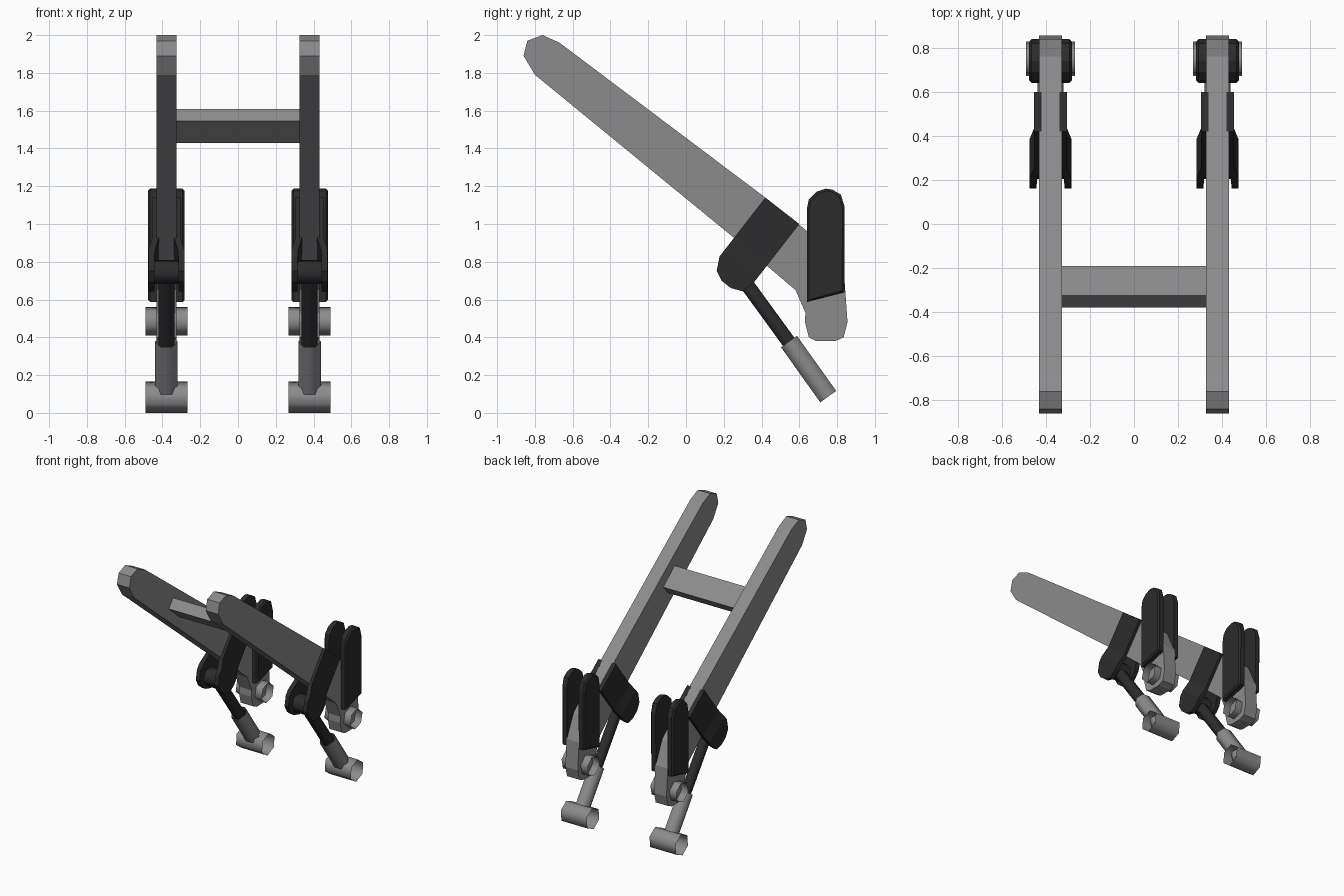
import bpy, bmesh, math
from mathutils import Vector

if "Cube" in bpy.data.objects:
    bpy.data.objects.remove(bpy.data.objects["Cube"])


def material(name, rgb):
    m = bpy.data.materials.new(name)
    m.diffuse_color = (*rgb, 1)
    m.use_nodes = True
    m.node_tree.nodes["Principled BSDF"].inputs["Base Color"].default_value = m.diffuse_color
    return m


GREY = material("light grey metal", (0.26, 0.26, 0.26))
DARK = material("dark grey metal", (0.025, 0.025, 0.025))


def finish(name, bm, mat, smooth=False):
    bmesh.ops.recalc_face_normals(bm, faces=bm.faces[:])
    me = bpy.data.meshes.new(name)
    bm.to_mesh(me)
    bm.free()
    me.materials.append(mat)
    for p in me.polygons:
        p.use_smooth = smooth
    ob = bpy.data.objects.new(name, me)
    bpy.context.collection.objects.link(ob)
    return ob


def loft(name, rings, mat):
    """Closed solid through a list of matching rings of points."""
    bm = bmesh.new()
    vs = [[bm.verts.new(p) for p in r] for r in rings]
    n = len(vs[0])
    for a, b in zip(vs, vs[1:]):
        for i in range(n):
            j = (i + 1) % n
            bm.faces.new((a[i], a[j], b[j], b[i]))
    bm.faces.new(vs[0])
    bm.faces.new(vs[-1])
    return finish(name, bm, mat)


def slab(name, profile, x0, x1, mat):
    """Side profile (y, z) extruded across x."""
    return loft(name, [[(x, y, z) for y, z in profile] for x in (x0, x1)], mat)


def tube(name, a, b, r, mat, turn=0.0):
    """Open six-sided tube between two points."""
    a, b = Vector(a), Vector(b)
    d = (b - a).normalized()
    u = Vector((1, 0, 0)) if abs(d.x) < 0.5 else Vector((0, 1, 0))
    w = d.cross(u)
    bm = bmesh.new()
    rings = []
    for c in (a, b):
        rings.append([bm.verts.new(c + r * (math.cos(t) * u + math.sin(t) * w))
                      for t in (turn + i * math.pi / 3 for i in range(6))])
    for i in range(6):
        j = (i + 1) % 6
        bm.faces.new((rings[0][i], rings[0][j], rings[1][j], rings[1][i]))
    return finish(name, bm, mat, True)


ARM = [(-0.86, 1.89), (-0.84, 1.97), (-0.76, 2.0), (-0.67, 1.96), (0.42, 1.14),
       (0.65, 0.955), (0.76, 0.86), (0.84, 0.69), (0.855, 0.48), (0.835, 0.40),
       (0.79, 0.38), (0.69, 0.38), (0.65, 0.40), (0.63, 0.48), (0.632, 0.53),
       (0.58, 0.65), (0.25, 0.93), (-0.80, 1.79)]
PLATE = [(0.64, 0.587), (0.838, 0.637), (0.84, 1.09), (0.82, 1.155), (0.775, 1.182),
         (0.74, 1.187), (0.69, 1.17), (0.65, 1.13), (0.64, 1.08)]
# bracket rows: distance down, width start, width end, inner and outer offset
BRACKET = [(0, 0, 0.228, 0.04, 0.075), (0.27, 0, 0.228, 0.04, 0.075),
           (0.35, 0, 0.228, 0.06, 0.095), (0.395, 0, 0.228, 0.063, 0.095),
           (0.465, 0.035, 0.21, 0.063, 0.095), (0.49, 0.09, 0.15, 0.063, 0.095)]

for side, cx in (("left", -0.379), ("right", 0.379)):
    slab(f"{side}_arm", ARM, cx - 0.053, cx + 0.053, GREY)

    for place, s in (("inner", -math.copysign(1, cx)), ("outer", math.copysign(1, cx))):
        # upright cheek plate with a chamfered outside rim
        rim = [(0.74 + (y - 0.74) * 0.88, 0.89 + (z - 0.89) * 0.96) for y, z in PLATE]
        loft(f"{side}_{place}_cheek_plate",
             [[(cx + s * o, y, z) for y, z in prof]
              for o, prof in ((0.05, PLATE), (0.086, PLATE), (0.097, rim))], DARK)

        # bracket hugging the arm, then stepping outward below it
        rings = []
        for t, s0, s1, i, o in BRACKET:
            rings.append([(cx + s * k, 0.42 + 0.79 * w - 0.614 * t, 1.14 - 0.614 * w - 0.79 * t)
                          for w, k in ((s0, i), (s1, i), (s1, o), (s0, o))])
        loft(f"{side}_{place}_bracket", rings, DARK)

    # pivot pin, knuckle, piston rod, sleeve and foot tube
    tube(f"{side}_pivot_pin", (cx - 0.111, 0.745, 0.485), (cx + 0.111, 0.745, 0.485),
         0.077, GREY, math.radians(17))
    tube(f"{side}_knuckle", (cx - 0.065, 0.275, 0.745), (cx + 0.065, 0.275, 0.745),
         0.07, DARK, math.radians(6))
    tube(f"{side}_piston_rod", (cx, 0.275, 0.745), (cx, 0.57, 0.34), 0.043, DARK)
    tube(f"{side}_piston_sleeve", (cx, 0.545, 0.378), (cx, 0.753, 0.086), 0.06, GREY)
    tube(f"{side}_foot_tube", (cx - 0.111, 0.752, 0.0825), (cx + 0.111, 0.752, 0.0825),
         0.0835, GREY, math.radians(24))

# bar joining the two arms
slab("cross_bar", [(-0.38, 1.545), (-0.325, 1.61), (-0.19, 1.495), (-0.245, 1.43)],
     -0.33, 0.33, GREY)
